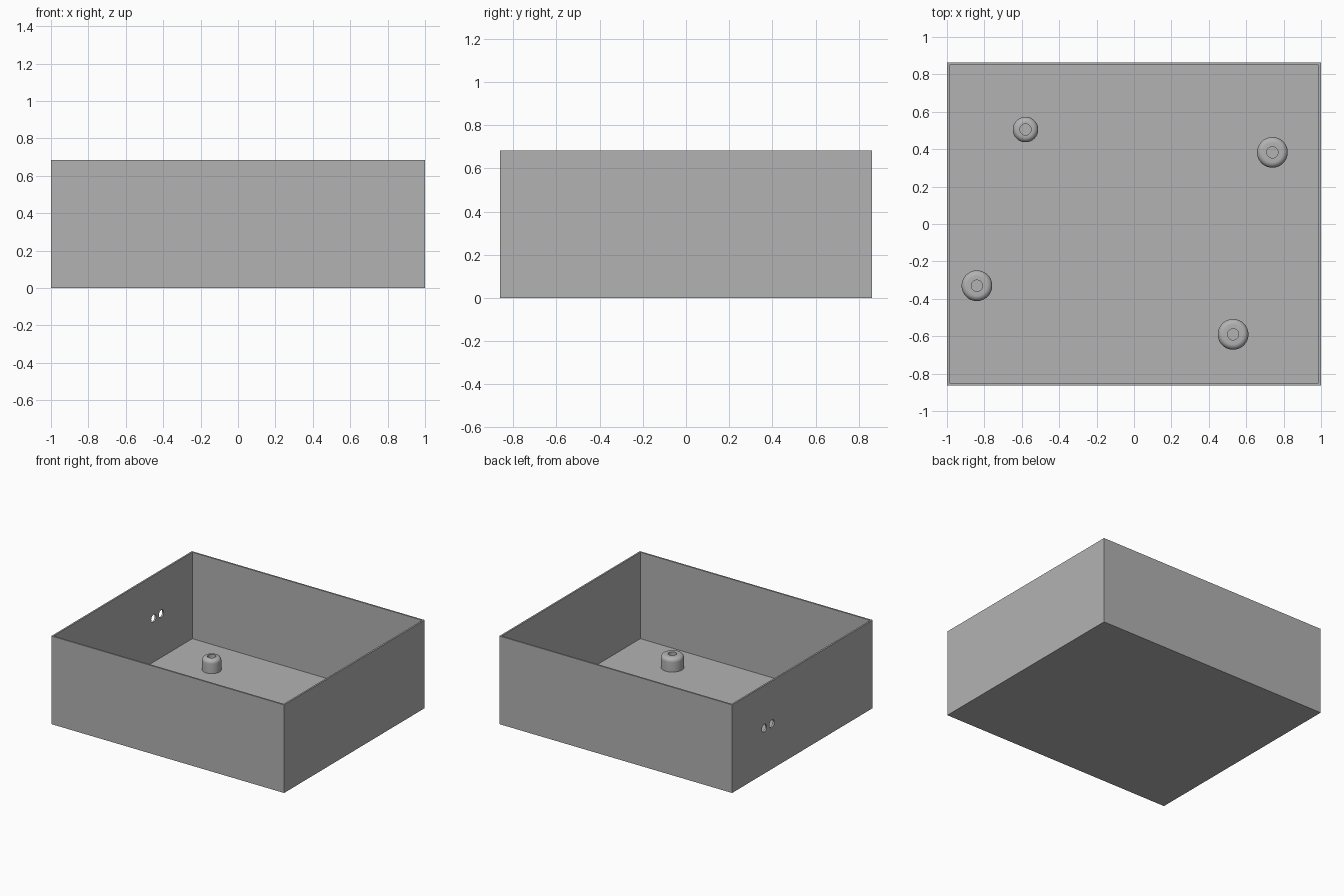
import bpy, bmesh, math
from mathutils import Matrix

if "Cube" in bpy.data.objects:
    bpy.data.objects.remove(bpy.data.objects["Cube"])

HX, HY, H, T = 1.0, 0.8625, 0.684, 0.013   # half sizes, height, wall thickness

grey = bpy.data.materials.new("grey plastic")
grey.diffuse_color = (0.448, 0.448, 0.448, 1)
grey.use_nodes = True
grey.node_tree.nodes["Principled BSDF"].inputs["Base Color"].default_value = grey.diffuse_color


def make_object(name, bm):
    bmesh.ops.recalc_face_normals(bm, faces=bm.faces)
    mesh = bpy.data.meshes.new(name)
    bm.to_mesh(mesh)
    bm.free()
    mesh.materials.append(grey)
    ob = bpy.data.objects.new(name, mesh)
    bpy.context.collection.objects.link(ob)
    return ob


def block(name, hx, hy, z0, z1):
    bm = bmesh.new()
    bmesh.ops.create_cube(bm, size=1, matrix=Matrix.Translation((0, 0, (z0 + z1) / 2))
                          @ Matrix.Diagonal((2 * hx, 2 * hy, z1 - z0, 1)))
    return make_object(name, bm)


def cut(target, cutter):
    mod = target.modifiers.new(cutter.name, 'BOOLEAN')
    mod.operation = 'DIFFERENCE'
    mod.solver = 'EXACT'
    mod.object = cutter
    cutter.hide_render = True
    cutter.hide_viewport = True


# Open tray with thin walls and floor
tray = block("tray", HX, HY, 0, H)
cut(tray, block("cavity_cutter", HX - T, HY - T, T, H + 0.2))

# Pair of round cable holes in the left wall
for i, y in enumerate((0.375, 0.468)):
    bm = bmesh.new()
    bmesh.ops.create_cone(bm, cap_ends=True, segments=32, radius1=0.03, radius2=0.03, depth=0.1,
                          matrix=Matrix.Translation((-HX, y, 0.352))
                          @ Matrix.Rotation(math.pi / 2, 4, 'Y'))
    cut(tray, make_object(f"cable_hole_cutter_{i + 1}", bm))


# Hollow posts with a rounded top rim
def post(name, x, y, r, top=0.118, bore=0.03, fillet=0.03):
    profile = [(bore, T - 0.004), (bore, top)]
    for k in range(9):
        a = math.pi / 2 * (1 - k / 8)
        profile.append((r - fillet + fillet * math.cos(a), top - fillet + fillet * math.sin(a)))
    profile.append((r, T - 0.004))
    bm = bmesh.new()
    n = 48
    rings = [[bm.verts.new((x + pr * math.cos(2 * math.pi * s / n),
                            y + pr * math.sin(2 * math.pi * s / n), pz)) for s in range(n)]
             for pr, pz in profile]
    for a, b in zip(rings, rings[1:] + rings[:1]):
        for s in range(n):
            t = (s + 1) % n
            bm.faces.new((a[s], a[t], b[t], b[s]))
    ob = make_object(name, bm)
    bpy.ops.object.select_all(action='DESELECT')
    ob.select_set(True)
    bpy.context.view_layer.objects.active = ob
    bpy.ops.object.shade_smooth_by_angle(angle=math.radians(30))


post("post_back_left", -0.58, 0.505, 0.068)
post("post_back_right", 0.74, 0.383, 0.082)
post("post_front_left", -0.84, -0.33, 0.082)
post("post_front_right", 0.53, -0.59, 0.082)
